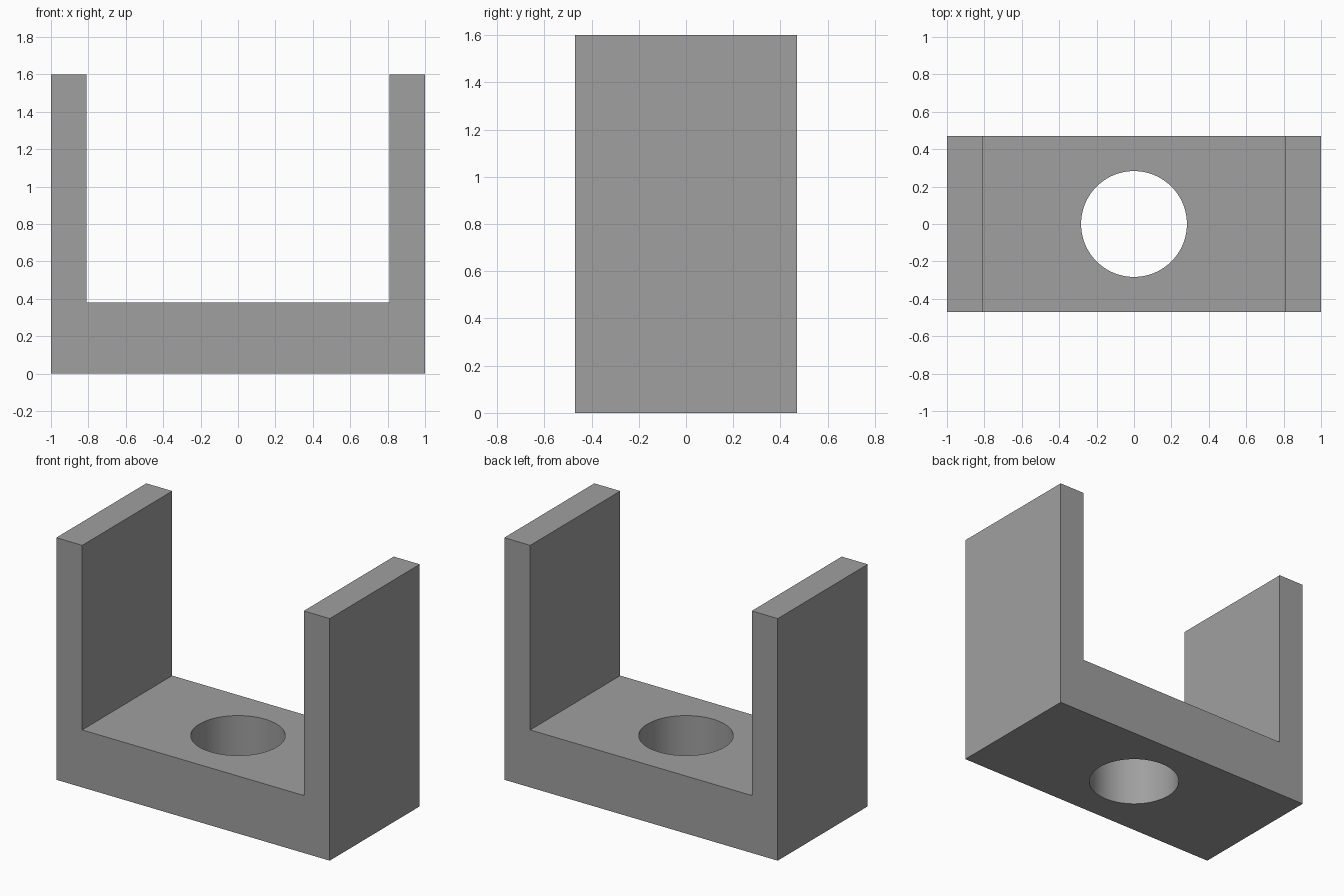
import bpy, bmesh

if "Cube" in bpy.data.objects:
    bpy.data.objects.remove(bpy.data.objects["Cube"])

WALL_IN, HALF_D, FLOOR, TOP, HOLE_R = 0.81, 0.47, 0.38, 1.6, 0.283

grey = bpy.data.materials.new("mid grey")
grey.diffuse_color = (0.35, 0.35, 0.35, 1)
grey.use_nodes = True
grey.node_tree.nodes["Principled BSDF"].inputs["Base Color"].default_value = grey.diffuse_color

# U-shaped bracket: half profile mirrored in x, extruded along y
half = [(1, 0), (1, TOP), (WALL_IN, TOP), (WALL_IN, FLOOR)]
profile = half + [(-x, z) for x, z in reversed(half)]
bm = bmesh.new()
face = bm.faces.new([bm.verts.new((x, -HALF_D, z)) for x, z in profile])
extruded = bmesh.ops.extrude_face_region(bm, geom=[face])["geom"]
bmesh.ops.translate(bm, vec=(0, 2 * HALF_D, 0),
                    verts=[v for v in extruded if isinstance(v, bmesh.types.BMVert)])
bmesh.ops.recalc_face_normals(bm, faces=bm.faces)
mesh = bpy.data.meshes.new("bracket")
bm.to_mesh(mesh)
bm.free()
mesh.materials.append(grey)
bracket = bpy.data.objects.new("bracket", mesh)
bpy.context.collection.objects.link(bracket)

# Round hole through the base
bpy.ops.mesh.primitive_cylinder_add(vertices=96, radius=HOLE_R, depth=1,
                                    location=(0, 0, FLOOR / 2))
cutter = bpy.context.object
cutter.name = "hole_cutter"
cutter.data.materials.append(grey)

hole = bracket.modifiers.new("hole", 'BOOLEAN')
hole.operation = 'DIFFERENCE'
hole.solver = 'EXACT'
hole.object = cutter
bpy.ops.object.select_all(action='DESELECT')
bracket.select_set(True)
bpy.context.view_layer.objects.active = bracket
bpy.ops.object.modifier_apply(modifier=hole.name)
bpy.data.objects.remove(cutter)

# Smooth hole wall, crisp edges
bpy.ops.object.shade_smooth_by_angle(angle=0.5)
